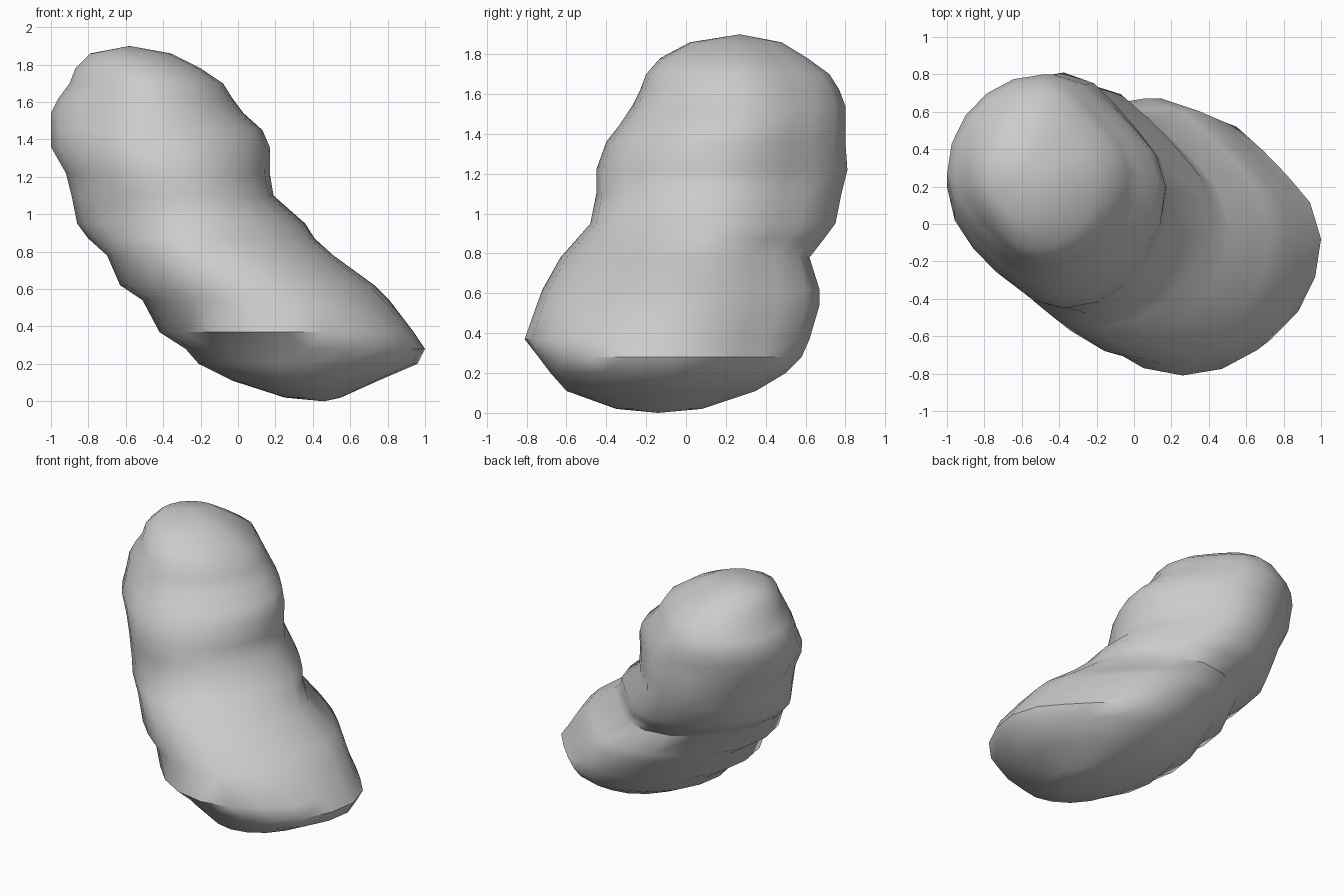
import bpy
import bmesh
from math import cos, sin, tau

default_cube = bpy.data.objects.get("Cube")
if default_cube:
    bpy.data.objects.remove(default_cube, do_unlink=True)

SIDES = 20

# Cross-sections from base to crown: height, left edge, right edge, front edge, back edge
SECTIONS = [
    (.02, .25, .55, -.35, .08),
    (.11, -.03, .75, -.6, .35),
    (.2, -.21, .96, -.68, .5),
    (.28, -.28, 1, -.74, .58),
    (.37, -.42, .94, -.81, .62),
    (.54, -.51, .81, -.75, .67),
    (.62, -.63, .73, -.72, .67),
    (.78, -.7, .51, -.63, .62),
    (.87, -.8, .41, -.55, .69),
    (.95, -.86, .36, -.48, .75),
    (1.1, -.89, .19, -.45, .78),
    (1.22, -.92, .17, -.45, .81),
    (1.36, -1, .17, -.4, .8),
    (1.45, -1, .13, -.33, .8),
    (1.54, -1, .03, -.27, .8),
    (1.62, -.96, -.03, -.23, .77),
    (1.7, -.9, -.08, -.2, .72),
    (1.78, -.87, -.2, -.13, .61),
    (1.86, -.79, -.36, .02, .48),
]
BASE_POINT = (.46, -.14, 0)
CROWN_POINT = (-.58, .27, 1.9)
BACK_TRIM = .13


def make_material(name, value):
    """Plain flat grey material."""
    material = bpy.data.materials.new(name)
    material.use_nodes = True
    colour = (value, value, value, 1)
    material.diffuse_color = colour
    shader = material.node_tree.nodes["Principled BSDF"]
    shader.inputs["Base Color"].default_value = colour
    return material


def corner_scale(angle, height):
    """Flatten the back left corner, and the front right one towards the crown."""
    diagonal = sin(2 * angle)
    if diagonal <= 0:
        return 1
    trim = BACK_TRIM if sin(angle) > 0 else .05 * height
    return 1 - trim * diagonal ** 2


def add_ring(bm, section):
    """Add one elliptical ring of vertices that fits the section's edges."""
    height, left, right, front, back = section
    centre_x, radius_x = (left + right) / 2, (right - left) / 2
    centre_y, radius_y = (front + back) / 2, (back - front) / 2
    ring = []
    for i in range(SIDES):
        angle = tau * i / SIDES
        scale = corner_scale(angle, height)
        x = centre_x + radius_x * scale * cos(angle)
        y = centre_y + radius_y * scale * sin(angle)
        ring.append(bm.verts.new((x, y, height)))
    return ring


def edge_pairs(ring):
    """Neighbouring vertices around a closed ring."""
    return zip(ring, ring[1:] + ring[:1])


# Leaning, bean-shaped body lofted through the rings
bm = bmesh.new()
rings = [add_ring(bm, section) for section in SECTIONS]
for lower, upper in zip(rings, rings[1:]):
    for (a, b), (d, c) in zip(edge_pairs(lower), edge_pairs(upper)):
        bm.faces.new((a, b, c, d))

# Rounded caps at the base and the crown
for ring, point in ((rings[0], BASE_POINT), (rings[-1], CROWN_POINT)):
    tip = bm.verts.new(point)
    for a, b in edge_pairs(ring):
        bm.faces.new((a, b, tip))
bmesh.ops.recalc_face_normals(bm, faces=bm.faces)

mesh = bpy.data.meshes.new("rounded_body")
bm.to_mesh(mesh)
bm.free()
mesh.materials.append(make_material("light grey", .6))

body = bpy.data.objects.new("rounded_body", mesh)
bpy.context.collection.objects.link(body)

# Smooth surface with the sharpest folds kept
bpy.ops.object.select_all(action="DESELECT")
body.select_set(True)
bpy.context.view_layer.objects.active = body
bpy.ops.object.shade_smooth_by_angle(angle=tau / 8)
